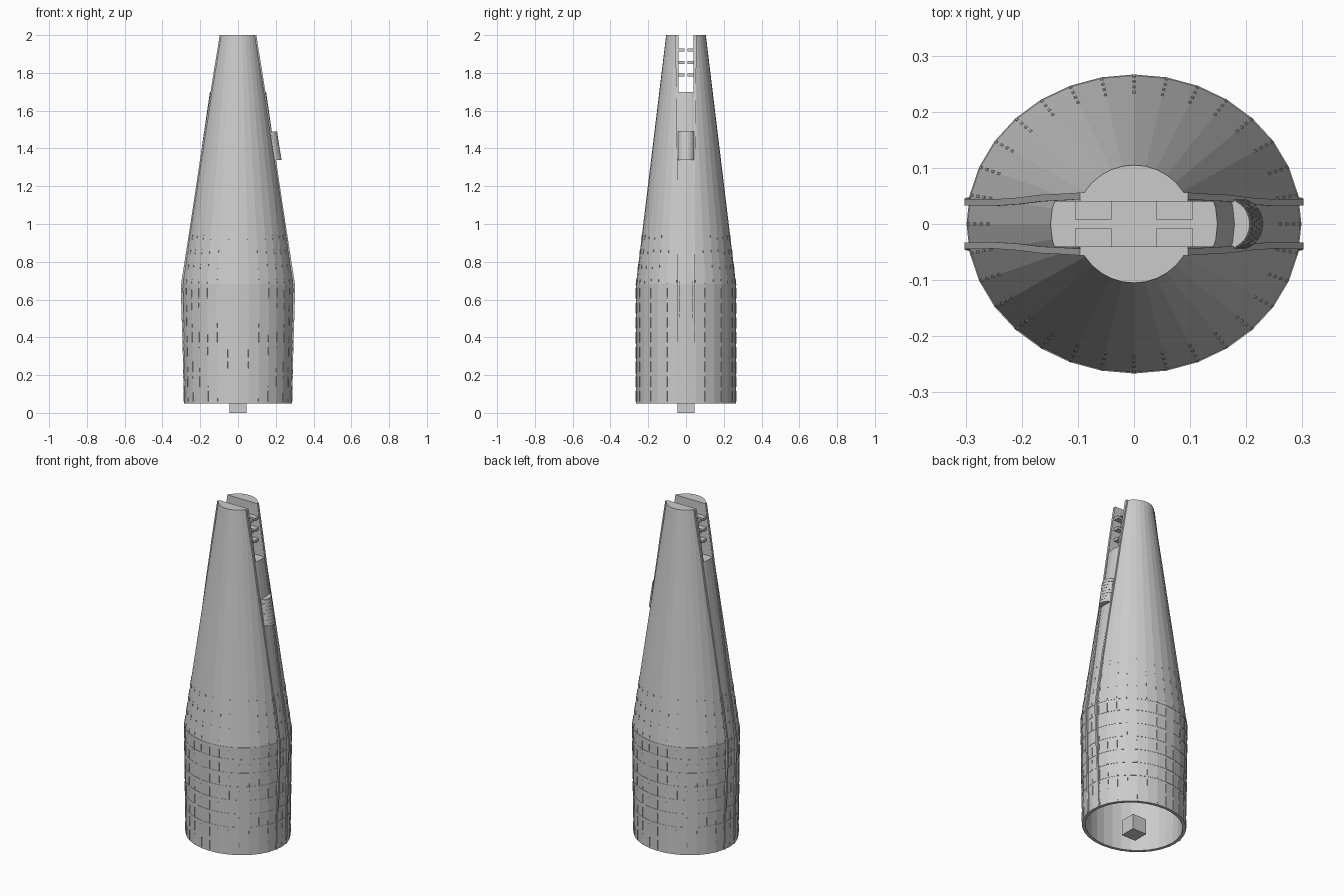
import bpy, bmesh, math
from mathutils import Vector

if "Cube" in bpy.data.objects:
    bpy.data.objects.remove(bpy.data.objects["Cube"])

N = 32
PROFILE = [(0.286, 0.265, 0.05), (0.297, 0.265, 0.68), (0.105, 0.105, 2.0)]


def make_object(name, bm):
    bmesh.ops.recalc_face_normals(bm, faces=bm.faces)
    me = bpy.data.meshes.new(name)
    bm.to_mesh(me)
    bm.free()
    ob = bpy.data.objects.new(name, me)
    bpy.context.collection.objects.link(ob)
    return ob


def radii(z):
    """Half-widths of the tower in x and y at height z."""
    lo, hi = (PROFILE[0], PROFILE[1]) if z < 0.68 else (PROFILE[1], PROFILE[2])
    t = (z - lo[2]) / (hi[2] - lo[2])
    return lo[0] + (hi[0] - lo[0]) * t, lo[1] + (hi[1] - lo[1]) * t


def on_wall(i, z, out=0.0):
    a, b = radii(z)
    t = 2 * math.pi * i / N
    return Vector(((a + out) * math.cos(t), (b + out) * math.sin(t), z))


def loft(bm, rings, caps=True):
    """Join closed rings of points, capping or wrapping the ends."""
    vs = [[bm.verts.new(p) for p in r] for r in rings]
    n = len(vs[0])
    pairs = list(zip(vs, vs[1:])) + ([] if caps else [(vs[-1], vs[0])])
    for r, s in pairs:
        for i in range(n):
            j = (i + 1) % n
            bm.faces.new((r[i], r[j], s[j], s[i]))
    if caps:
        bm.faces.new(vs[0][::-1])
        bm.faces.new(vs[-1])


def add_box(bm, x0, x1, y0, y1, z0, z1):
    loft(bm, [[(x0, y0, z), (x1, y0, z), (x1, y1, z), (x0, y1, z)] for z in (z0, z1)])


def box(name, *dims):
    bm = bmesh.new()
    add_box(bm, *dims)
    return make_object(name, bm)


# Tower shell: hollow from below, tapering to the top
bm = bmesh.new()
rings = [[on_wall(i, z, out) for i in range(N)] for z, out in
         ((1.6, -0.02), (0.68, -0.018), (0.05, -0.018), (0.05, 0), (0.68, 0), (2.0, 0))]
loft(bm, rings)
tower = make_object("tower_shell", bm)

# Open slot through the crown
cutter = box("slot_cutter", -0.4, 0.4, -0.04, 0.04, 1.7, 2.2)
cutter.hide_render = True
mod = tower.modifiers.new("slot", 'BOOLEAN')
mod.operation = 'DIFFERENCE'
mod.solver = 'EXACT'
mod.object = cutter
bpy.context.view_layer.objects.active = tower
bpy.ops.object.modifier_apply(modifier=mod.name)
bpy.data.objects.remove(cutter)

# Square foot under the tower
box("core_foot", -0.046, 0.046, -0.046, 0.046, 0, 0.09)

# Short ledges inside the slot
bm = bmesh.new()
for z in (1.79, 1.855, 1.92):
    for sx in (-1, 1):
        for sy in (-1, 1):
            x = sorted((sx * 0.04, sx * 0.105))
            y = sorted((sy * 0.008, sy * 0.041))
            add_box(bm, *x, *y, z - 0.008, z + 0.008)
make_object("slot_ledges", bm)

# Four edge ribs running the whole height beside the slot
RIB = [(0.05, 0.042, 0.002), (0.35, 0.042, 0.006), (0.6, 0.04, 0.009), (0.68, 0.039, 0.008),
       (1.0, 0.038, 0.005), (1.3, 0.041, 0.005), (1.55, 0.046, 0.005),
       (1.8, 0.048, 0.005), (2.0, 0.05, 0.004)]
bm = bmesh.new()
for sx in (-1, 1):
    for sy in (-1, 1):
        rings = []
        for z, y, out in RIB:
            a, b = radii(z)
            x = a * math.sqrt(1 - (y / b) ** 2)
            rings.append([(sx * (x + dx), sy * (y + dy), z) for dx, dy in
                          ((-0.012, -0.006), (out, -0.006), (out, 0.006), (-0.012, 0.006))])
        loft(bm, rings)
make_object("edge_ribs", bm)

# Horizontal window bands
bm = bmesh.new()
h, t = 0.003, 0.0015
for z in (0.21, 0.29, 0.37, 0.45, 0.53, 0.61, 0.68):
    loft(bm, [[on_wall(i, z, o) + Vector((0, 0, dz)) for i in range(N)]
              for o, dz in ((-0.004, -h), (t, -h), (t, h), (-0.004, h))], caps=False)
make_object("window_bands", bm)

# Broken vertical window bars, fading out up the cone
bm = bmesh.new()
for i in range(N):
    for k in range(12):
        z0 = 0.06 + 0.078 * k
        z1 = z0 + (0.055 if z0 < 0.66 else 0.025)
        ang = 2 * math.pi * i / N
        side = Vector((-math.sin(ang), math.cos(ang), 0)) * 0.0025
        rings = []
        for z in (z0, z1):
            p, q = on_wall(i, z, -0.004), on_wall(i, z, 0.0015)
            rings.append([p - side, q - side, q + side, p + side])
        loft(bm, rings)
make_object("window_bars", bm)

# Leaning half-round balcony with stepped rows, right side only
bm = bmesh.new()
rings = []
rows = 8
for k in range(rows):
    for f, out in ((0, 0.0015), (0.75, 0.0015), (0.75, 0), (1, 0)):
        s = (k + f) / rows
        z = 1.34 + 0.15 * s
        cx = 0.186 - 0.023 * s
        r = [(cx + (0.043 + out) * math.cos(a), (0.045 + out) * math.sin(a), z)
             for a in (math.pi * (j / 14 - 0.5) for j in range(15))]
        rings.append(r)
loft(bm, rings)
make_object("balcony", bm)
